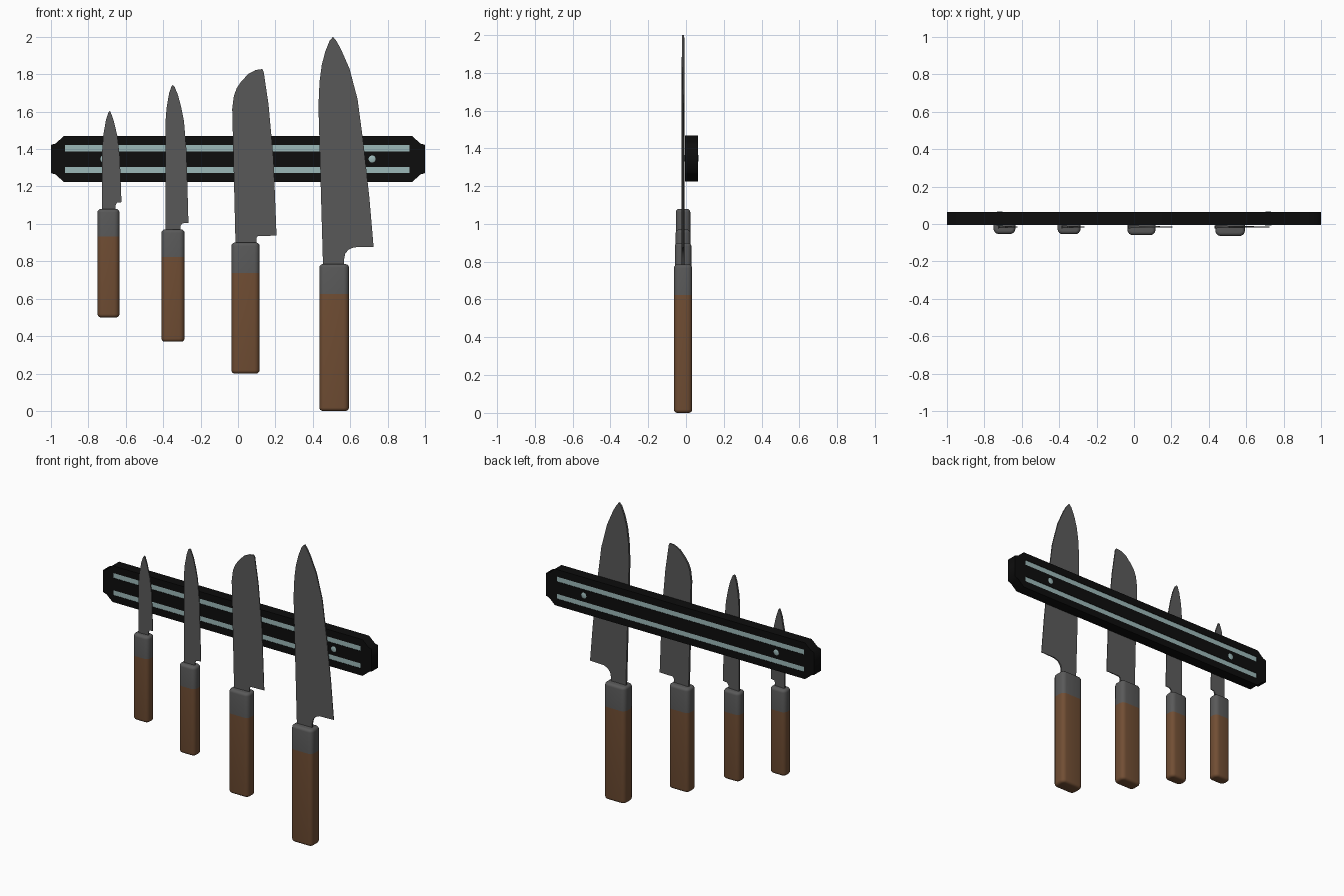
import bpy, bmesh, math

if "Cube" in bpy.data.objects:
    bpy.data.objects.remove(bpy.data.objects["Cube"])


def material(name, rgb):
    m = bpy.data.materials.new(name)
    m.diffuse_color = (*rgb, 1)
    m.use_nodes = True
    m.node_tree.nodes["Principled BSDF"].inputs["Base Color"].default_value = m.diffuse_color
    return m


BLACK = material("black plastic", (0.004, 0.004, 0.004))
STRIP = material("pale teal metal", (0.33, 0.48, 0.48))
STEEL = material("dark steel", (0.10, 0.10, 0.10))
WOOD = material("brown wood", (0.165, 0.076, 0.034))

RACK_Y, RACK_H = 0.029, 0.035      # rack centre and half depth
RACK_Z = 1.347
KNIFE_Y = -0.0155


def finish(bm, name, mats, smooth=None):
    bmesh.ops.recalc_face_normals(bm, faces=bm.faces)
    me = bpy.data.meshes.new(name)
    bm.to_mesh(me)
    bm.free()
    ob = bpy.data.objects.new(name, me)
    bpy.context.collection.objects.link(ob)
    for m in mats:
        me.materials.append(m)
    if smooth:
        bpy.ops.object.select_all(action='DESELECT')
        ob.select_set(True)
        bpy.context.view_layer.objects.active = ob
        bpy.ops.object.shade_smooth_by_angle(angle=math.radians(smooth))
    return ob


def box(name, x0, x1, y0, y1, z0, z1, mat):
    bm = bmesh.new()
    bmesh.ops.create_cube(bm, size=1)
    for v in bm.verts:
        v.co = ((x0 + x1) / 2 + v.co.x * (x1 - x0),
                (y0 + y1) / 2 + v.co.y * (y1 - y0),
                (z0 + z1) / 2 + v.co.z * (z1 - z0))
    return finish(bm, name, [mat])


# Rack body: notched outline with two long slots, extruded
corner = [(1.0, 0.075), (0.975, 0.083), (0.932, 0.122)]
outline = (corner + [(-x, z) for x, z in reversed(corner)]
           + [(-x, -z) for x, z in corner] + [(x, -z) for x, z in reversed(corner)])
SX0, SX1 = -0.925, 0.918
slots = [(0.040, 0.074), (-0.076, -0.042)]
loops = [outline] + [[(SX0, a), (SX1, a), (SX1, b), (SX0, b)] for a, b in slots]
cu = bpy.data.curves.new("rack_body", 'CURVE')
cu.dimensions = '2D'
cu.fill_mode = 'BOTH'
cu.extrude = RACK_H
for pts in loops:
    sp = cu.splines.new('POLY')
    sp.points.add(len(pts) - 1)
    for p, (x, z) in zip(sp.points, pts):
        p.co = (x, z, 0, 1)
    sp.use_cyclic_u = True
rack = bpy.data.objects.new("rack_body", cu)
bpy.context.collection.objects.link(rack)
rack.location = (0, RACK_Y, RACK_Z)
rack.rotation_euler = (math.pi / 2, 0, 0)
bpy.context.view_layer.objects.active = rack
rack.select_set(True)
bpy.ops.object.convert(target='MESH')
rack.data.materials.clear()
rack.data.materials.append(BLACK)

# Magnetic strips, slightly recessed and visible on both sides
for i, (a, b) in enumerate(slots):
    box(f"magnet_strip_{i + 1}", SX0, SX1, RACK_Y - RACK_H + 0.003,
        RACK_Y + RACK_H - 0.003, RACK_Z + a, RACK_Z + b, STRIP)

# Screw heads, both sides
for i, x in enumerate((-0.717, 0.717)):
    bm = bmesh.new()
    bmesh.ops.create_uvsphere(bm, u_segments=20, v_segments=10, radius=1)
    for v in bm.verts:
        c = v.co.copy()
        side = RACK_H - 0.002 if c.z > 0 else -RACK_H + 0.002
        v.co = (x + c.x * 0.021, RACK_Y + side + c.z * 0.005, RACK_Z + c.y * 0.021)
    finish(bm, f"screw_{i + 1}", [STRIP], 40)


# Blade: outline wedge, thick at the left spine and thin at the right edge
def blade(name, pts):
    x0, x1 = min(p[0] for p in pts), max(p[0] for p in pts)
    bm = bmesh.new()
    sides = []
    for s in (-1, 1):
        sides.append([bm.verts.new((x, KNIFE_Y + s * 0.0075 * (1 - 0.75 * (x - x0) / (x1 - x0)), z))
                      for x, z in pts])
    bm.faces.new(sides[0])
    bm.faces.new(sides[1][::-1])
    n = len(pts)
    for i in range(n):
        j = (i + 1) % n
        bm.faces.new((sides[0][i], sides[0][j], sides[1][j], sides[1][i]))
    finish(bm, name, [STEEL], 30)


# Handle: rounded-rectangle loft with rounded ends, metal collar above split
def handle(name, x0, x1, z0, z1, split, depth):
    cx, w, r, e = (x0 + x1) / 2, (x1 - x0) / 2, 0.028, 0.018
    arc = [(e * (1 - math.sin(t)), e * (1 - math.cos(t)))
           for t in (math.pi / 2 * k / 4 for k in range(5))]
    # each ring is (height, inset)
    rings = [(z0 + b, a) for b, a in arc[::-1]]
    rings += [(split, 0)] + [(z1 - b, a) for b, a in arc]
    bm = bmesh.new()
    loops = []
    for z, inset in rings:
        loop = []
        for q, (sx, sy) in enumerate(((1, 1), (-1, 1), (-1, -1), (1, -1))):
            for k in range(5):
                t = math.pi / 2 * (q + k / 4)
                loop.append(bm.verts.new((cx + sx * (w - r) + (r - inset) * math.cos(t),
                                          KNIFE_Y + sy * (depth - r) + (r - inset) * math.sin(t), z)))
        loops.append(loop)
    n = len(loops[0])
    for a, b in zip(loops, loops[1:]):
        for i in range(n):
            j = (i + 1) % n
            bm.faces.new((a[i], a[j], b[j], b[i]))
    bm.faces.new(loops[0][::-1])
    bm.faces.new(loops[-1])
    for f in bm.faces:
        f.material_index = 1 if f.calc_center_median().z > split else 0
    finish(bm, name, [WOOD, STEEL], 35)


# Paring knife
blade("paring_blade", [(-.727, 1.06), (-.727, 1.38), (-.721, 1.47), (-.706, 1.555), (-.692, 1.597),
                       (-.686, 1.605), (-.68, 1.595), (-.664, 1.55), (-.645, 1.47), (-.632, 1.36),
                       (-.623, 1.116), (-.647, 1.113), (-.655, 1.10), (-.655, 1.06)])
handle("paring_handle", -.751, -.634, .50, 1.08, .932, .038)

# Utility knife
blade("utility_blade", [(-.388, .95), (-.388, 1.54), (-.382, 1.62), (-.368, 1.70), (-.355, 1.738),
                        (-.348, 1.743), (-.34, 1.735), (-.321, 1.69), (-.304, 1.625), (-.289, 1.55),
                        (-.276, 1.40), (-.265, 1.006), (-.298, 1.003), (-.307, .99), (-.307, .95)])
handle("utility_handle", -.409, -.286, .37, .97, .823, .039)

# Broad knife with a rounded nose
blade("broad_blade", [(-.013, .88), (-.031, 1.615), (-.022, 1.685), (-.007, 1.725), (.015, 1.758),
                      (.055, 1.802), (.095, 1.823), (.13, 1.828), (.137, 1.815), (.163, 1.64),
                      (.19, 1.347), (.206, .937), (.107, .936), (.099, .925), (.099, .88)])
handle("broad_handle", -.035, .115, .20, .90, .738, .044)

# Large chef knife
blade("chef_blade", [(.455, .76), (.43, 1.63), (.436, 1.76), (.448, 1.85), (.466, 1.92),
                     (.49, 1.98), (.508, 2.0), (.526, 1.978), (.55, 1.935), (.596, 1.83),
                     (.639, 1.668), (.671, 1.428), (.703, 1.134), (.725, .877), (.62, .875),
                     (.59, .862), (.573, .84), (.567, .81), (.567, .76)])
handle("chef_handle", .435, .593, 0, .785, .625, .0485)
